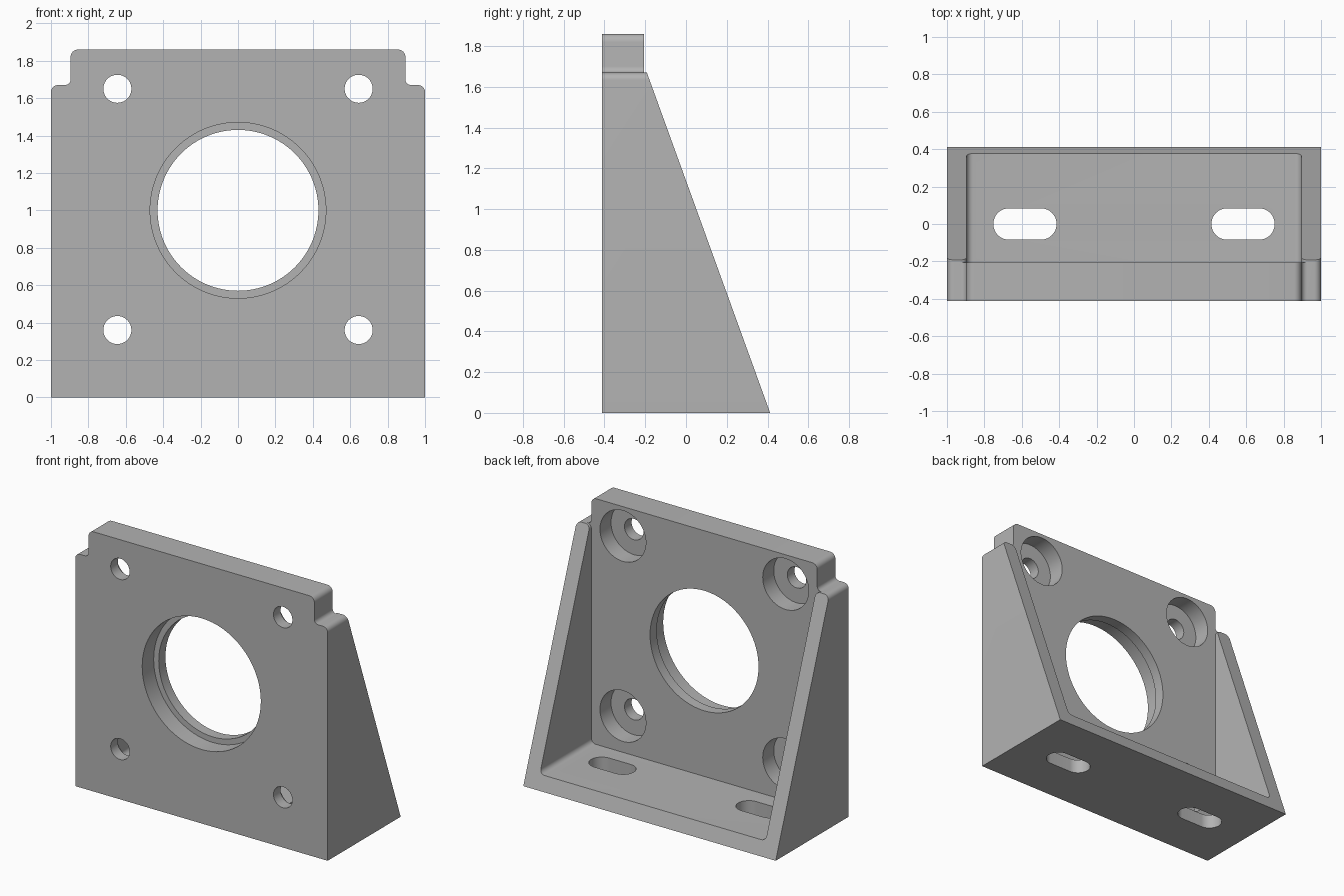
import bpy, bmesh, math
from mathutils import Vector

default = bpy.data.objects.get("Cube")
if default:
    bpy.data.objects.remove(default, do_unlink=True)

FRONT, BACK = -0.413, 0.413      # overall depth
PLATE = -0.207                   # rear face of the front plate
INNER, SHOULDER, TOP = 0.895, 1.67, 1.86
FLOOR = 0.1

metal = bpy.data.materials.new("plain grey")
metal.use_nodes = True
grey = (0.45, 0.45, 0.45, 1)
metal.diffuse_color = grey
metal.node_tree.nodes["Principled BSDF"].inputs["Base Color"].default_value = grey


def rounded(corners, steps=8):
    """Outline from (u, v, radius) right-angle corners."""
    out = []
    for i, (u, v, r) in enumerate(corners):
        p = Vector((u, v))
        if r == 0:
            out.append(p)
            continue
        a = (Vector(corners[i - 1][:2]) - p).normalized()
        b = (Vector(corners[(i + 1) % len(corners)][:2]) - p).normalized()
        for k in range(steps + 1):
            t = math.pi / 2 * k / steps
            out.append(p + (a + b) * r - b * r * math.cos(t) - a * r * math.sin(t))
    return out


def circle(u, v, r, n):
    return [(u + r * math.cos(2 * math.pi * k / n), v + r * math.sin(2 * math.pi * k / n))
            for k in range(n)]


def prism(name, outline, axis, lo, hi):
    """Extrude an outline along x, y or z."""
    def place(p, d):
        return {"x": (d, p[0], p[1]), "y": (p[0], d, p[1]), "z": (p[0], p[1], d)}[axis]
    bm = bmesh.new()
    near = [bm.verts.new(place(p, lo)) for p in outline]
    far = [bm.verts.new(place(p, hi)) for p in outline]
    bm.faces.new(near)
    bm.faces.new(far)
    for i in range(len(near)):
        bm.faces.new((near[i - 1], near[i], far[i], far[i - 1]))
    bmesh.ops.recalc_face_normals(bm, faces=bm.faces)
    mesh = bpy.data.meshes.new(name)
    bm.to_mesh(mesh)
    bm.free()
    mesh.materials.append(metal)
    obj = bpy.data.objects.new(name, mesh)
    bpy.context.collection.objects.link(obj)
    return obj


def cut(body, cutter):
    mod = body.modifiers.new("cut", "BOOLEAN")
    mod.operation, mod.solver, mod.object = "DIFFERENCE", "EXACT", cutter
    bpy.context.view_layer.objects.active = body
    bpy.ops.object.modifier_apply(modifier=mod.name)
    bpy.data.objects.remove(cutter, do_unlink=True)


# Solid block with stepped, rounded shoulders
half = [(1, 0, 0), (1, SHOULDER, 0.037), (INNER, SHOULDER, 0.03), (INNER, TOP, 0.04)]
mirrored = [(-u, v, r) for u, v, r in reversed(half)]
bracket = prism("mounting_bracket", rounded(half + mirrored), "y", FRONT, 0.5)

# Sloped rear edge of the side gussets
slope = [(-0.192, SHOULDER), (-0.192, 2.2), (1, 2.2), (1, -0.167), (0.4735, -0.167)]
cut(bracket, prism("slope_cutter", slope, "x", -1.5, 1.5))

# Rear pocket between the gussets, flared at the gusset tops
half = [(INNER, FLOOR, 0.035), (INNER, SHOULDER, 0.035),
        (0.9302, SHOULDER, 0), (0.9302, 2.2, 0)]
mirrored = [(-u, v, r) for u, v, r in reversed(half)]
cut(bracket, prism("pocket_cutter", rounded(half + mirrored), "y", PLATE, 1))

# Central bore with a wider front recess
cut(bracket, prism("bore_cutter", circle(0, 1, 0.43, 96), "y", -1, 0.3))
cut(bracket, prism("recess_cutter", circle(0, 1, 0.47, 96), "y", -1, FRONT + 0.13))

# Four screw holes, counterbored from the rear
for x in (-0.645, 0.645):
    for z in (0.36, 1.65):
        cut(bracket, prism("screw_cutter", circle(x, z, 0.075, 40), "y", -1, 0))
        cut(bracket, prism("counterbore_cutter", circle(x, z, 0.182, 64), "y", PLATE - 0.125, 0))

# Two slots through the base
for x in (-0.583, 0.583):
    w, h, r = 0.169, 0.084, 0.0839
    corners = [(x - w, -h, r), (x + w, -h, r), (x + w, h, r), (x - w, h, r)]
    cut(bracket, prism("slot_cutter", rounded(corners, 12), "z", -0.5, 0.3))

bpy.ops.object.select_all(action="DESELECT")
bracket.select_set(True)
bpy.context.view_layer.objects.active = bracket
bpy.ops.object.shade_smooth_by_angle(angle=math.radians(25))
